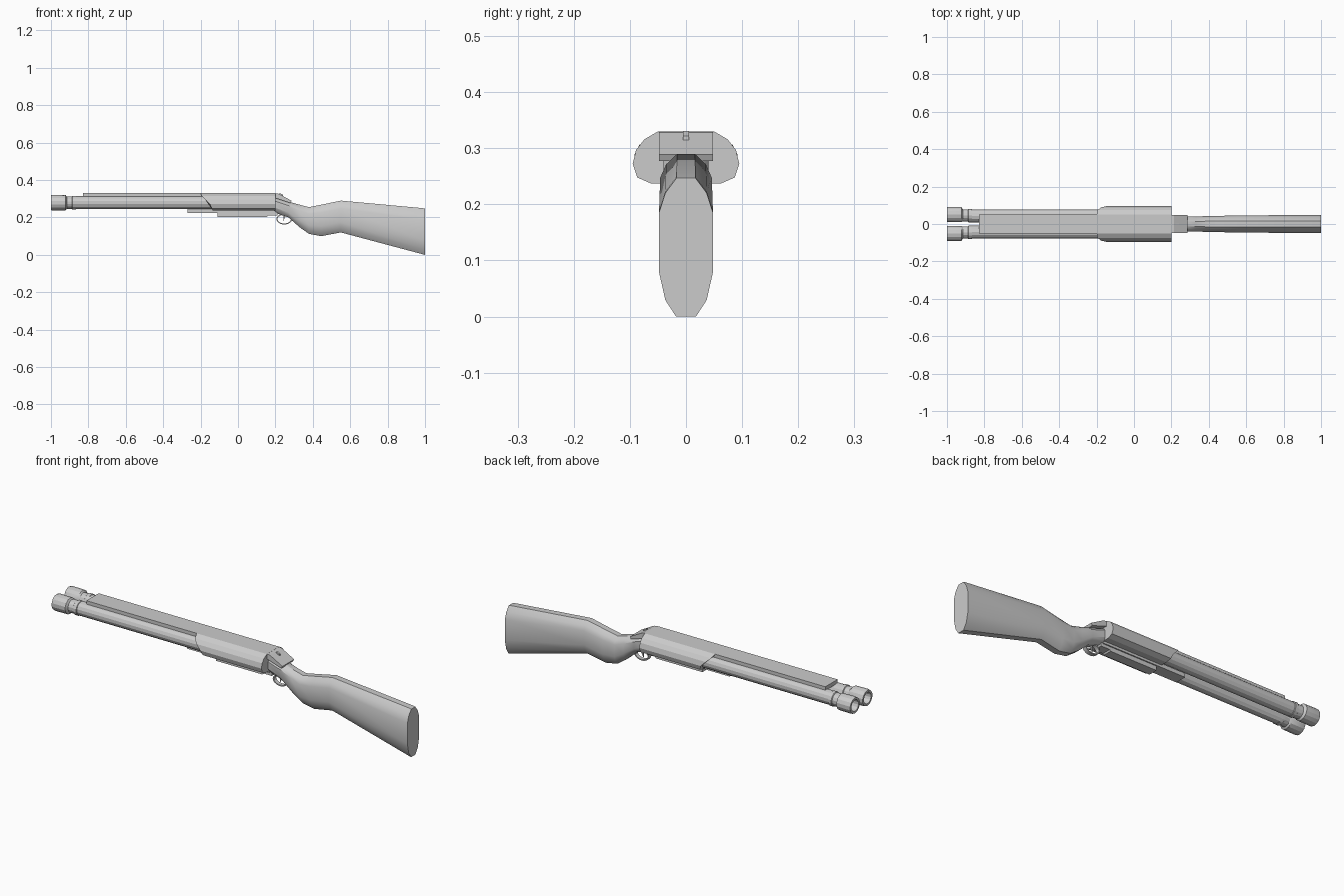
import bpy, bmesh, math

if "Cube" in bpy.data.objects:
    bpy.data.objects.remove(bpy.data.objects["Cube"])


def loft(name, rings, mirror=False, smooth=25, closed=False):
    """Skin a list of equal-length point rings, capped at both ends or looped."""
    bm = bmesh.new()
    vs = [[bm.verts.new(p) for p in r] for r in rings]
    n = len(rings[0])
    pairs = list(zip(vs, vs[1:]))
    if closed:
        pairs.append((vs[-1], vs[0]))
    for a, b in pairs:
        for i in range(n):
            j = (i + 1) % n
            bm.faces.new((a[i], a[j], b[j], b[i]))
    if not closed:
        bm.faces.new(vs[0])
        bm.faces.new(vs[-1])
    bmesh.ops.recalc_face_normals(bm, faces=bm.faces)
    me = bpy.data.meshes.new(name)
    bm.to_mesh(me)
    bm.free()
    ob = bpy.data.objects.new(name, me)
    bpy.context.collection.objects.link(ob)
    if mirror:
        m = ob.modifiers.new("mirror", 'MIRROR')
        m.use_axis = (False, True, False)
        m.use_mirror_merge = False
    if smooth:
        bpy.ops.object.select_all(action='DESELECT')
        ob.select_set(True)
        bpy.context.view_layer.objects.active = ob
        bpy.ops.object.shade_smooth_by_angle(angle=math.radians(smooth))
    return ob


def slab(name, profile, half):
    """Extrude an x-z side profile across y."""
    return loft(name, [[(x, y, z) for x, z in profile] for y in (-half, half)], smooth=0)


def circle(x, cy, cz, r, n=14):
    return [(x, cy + r * math.cos(2 * math.pi * (i + .5) / n),
             cz + r * math.sin(2 * math.pi * (i + .5) / n)) for i in range(n)]


# twin barrels with muzzle collars and hollow bores: x, y centre, radius
stations = [(0.195, .043, .035), (-.865, .043, .035), (-.867, .045, .037), (-.885, .045, .037),
            (-.888, .045, .033), (-.915, .046, .033), (-.922, .051, .041), (-.99, .051, .042),
            (-1.0, .051, .040), (-1.0, .051, .029), (-.92, .047, .026), (-.75, .043, .025)]
loft("barrel", [circle(x, cy, .279, r) for x, cy, r in stations], mirror=True)

# flat top rib
slab("top_rib", [(-.83, .31), (-.83, .33), (-.19, .33), (-.19, .31)], .05)

# receiver shell over the barrels, front edge cut back lower down: y, z, front x
half = [(.05, .33, -.2), (.074, .316, -.195), (.089, .297, -.175), (.095, .272, -.15),
        (.087, .248, -.14), (.062, .237, -.135)]
outline = half + [(-y, z, x) for y, z, x in reversed(half)]
loft("receiver", [[(x, y, z) for y, z, x in outline],
                  [(.2, y, z) for y, z, x in outline]], smooth=0)

# underside fore-end plate and block
slab("fore_end_plate", [(-.27, .225), (-.27, .245), (.2, .245), (.2, .225)], .03)
slab("fore_end_block", [(-.11, .203), (-.11, .23), (.21, .23), (.21, .21), (.16, .21), (.155, .203)], .024)

# sloped plate behind the receiver with its thumb catch
slab("tang_plate", [(.195, .33), (.215, .328), (.287, .289), (.281, .277), (.195, .305)], .048)
slab("thumb_catch", [(.22, .32), (.222, .331), (.24, .322), (.24, .31)], .005)

# stock: twelve-sided sections at x, bottom, top, half width
side = [(.37, 0), (.77, .12), (1, .32), (1, .75), (.77, .89), (.35, 1)]
section = side + [(-y, z) for y, z in reversed(side)]
stock = [(.19, .228, .31, .04), (.27, .2, .285, .04), (.33, .147, .268, .04), (.38, .112, .255, .042),
         (.445, .1, .268, .043), (.55, .12, .29, .046), (.985, .004, .25, .048), (1.0, 0, .247, .048)]
loft("stock", [[(x, w * a, lo + (hi - lo) * b) for a, b in section]
               for x, lo, hi, w in stock], smooth=30)

# trigger guard loop
loop = []
for i in range(18):
    a = 2 * math.pi * i / 18
    loop.append([(.247 + (.039 + d) * math.cos(a), y, .191 + (.026 + d) * math.sin(a))
                 for d, y in ((-.003, -.01), (.003, -.01), (.003, .01), (-.003, .01))])
loft("trigger_guard", loop, closed=True)

# trigger
slab("trigger", [(.243, .22), (.256, .22), (.25, .196), (.241, .178), (.243, .196)], .004)
